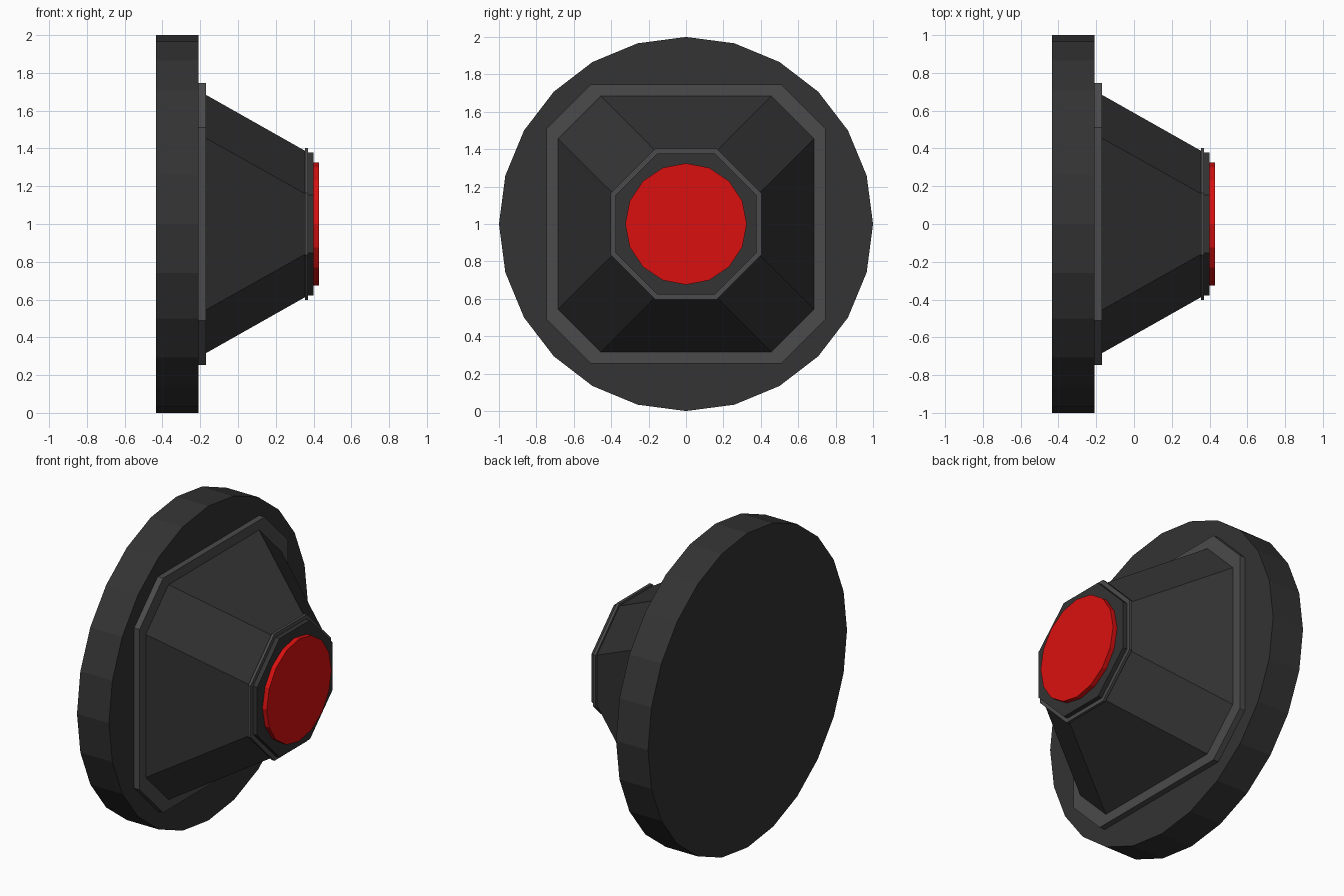
import bpy, bmesh, math

if "Cube" in bpy.data.objects:
    bpy.data.objects.remove(bpy.data.objects["Cube"])


def material(name, color):
    m = bpy.data.materials.new(name)
    m.diffuse_color = (*color, 1.0)
    m.use_nodes = True
    m.node_tree.nodes["Principled BSDF"].inputs["Base Color"].default_value = m.diffuse_color
    return m


black = material("charcoal black", (0.033, 0.033, 0.033))
grey = material("dark grey", (0.070, 0.070, 0.070))
red = material("signal red", (0.70, 0.005, 0.005))


def circle(r, n):
    # Regular polygon with a corner straight up
    return [(r * math.sin(2 * math.pi * i / n), r * math.cos(2 * math.pi * i / n)) for i in range(n)]


def octagon(h, c):
    # Square of half width h, with its corners cut off at c
    return [(c, h), (h, c), (h, -c), (c, -h), (-c, -h), (-h, -c), (-h, c), (-c, h)]


def loft(name, mat, x0, outline0, x1, outline1=None):
    # Closed solid along x between two matching outlines, centred on z = 1
    bm = bmesh.new()
    a = [bm.verts.new((x0, y, 1 + z)) for y, z in outline0]
    b = [bm.verts.new((x1, y, 1 + z)) for y, z in (outline1 or outline0)]
    n = len(a)
    for i in range(n):
        j = (i + 1) % n
        bm.faces.new((a[i], a[j], b[j], b[i]))
    bm.faces.new(a)
    bm.faces.new(b)
    bmesh.ops.recalc_face_normals(bm, faces=bm.faces)
    me = bpy.data.meshes.new(name)
    bm.to_mesh(me)
    bm.free()
    me.materials.append(mat)
    ob = bpy.data.objects.new(name, me)
    bpy.context.collection.objects.link(ob)
    return ob


# Large round base disc
loft("base_disc", black, -0.433, circle(1.0, 24), -0.208)
# Grey mounting plate with cut corners
loft("mounting_plate", grey, -0.208, octagon(0.746, 0.51), -0.17)
# Tapered housing, from the plate to the end collar
loft("tapered_housing", black, -0.17, octagon(0.684, 0.455), 0.354, octagon(0.388, 0.161))
# Thin grey collar and dark end cap
loft("collar", grey, 0.354, octagon(0.403, 0.164), 0.371)
loft("end_cap", black, 0.371, octagon(0.378, 0.153), 0.400)
# Red round button
loft("red_button", red, 0.400, circle(0.325, 16), 0.430)
